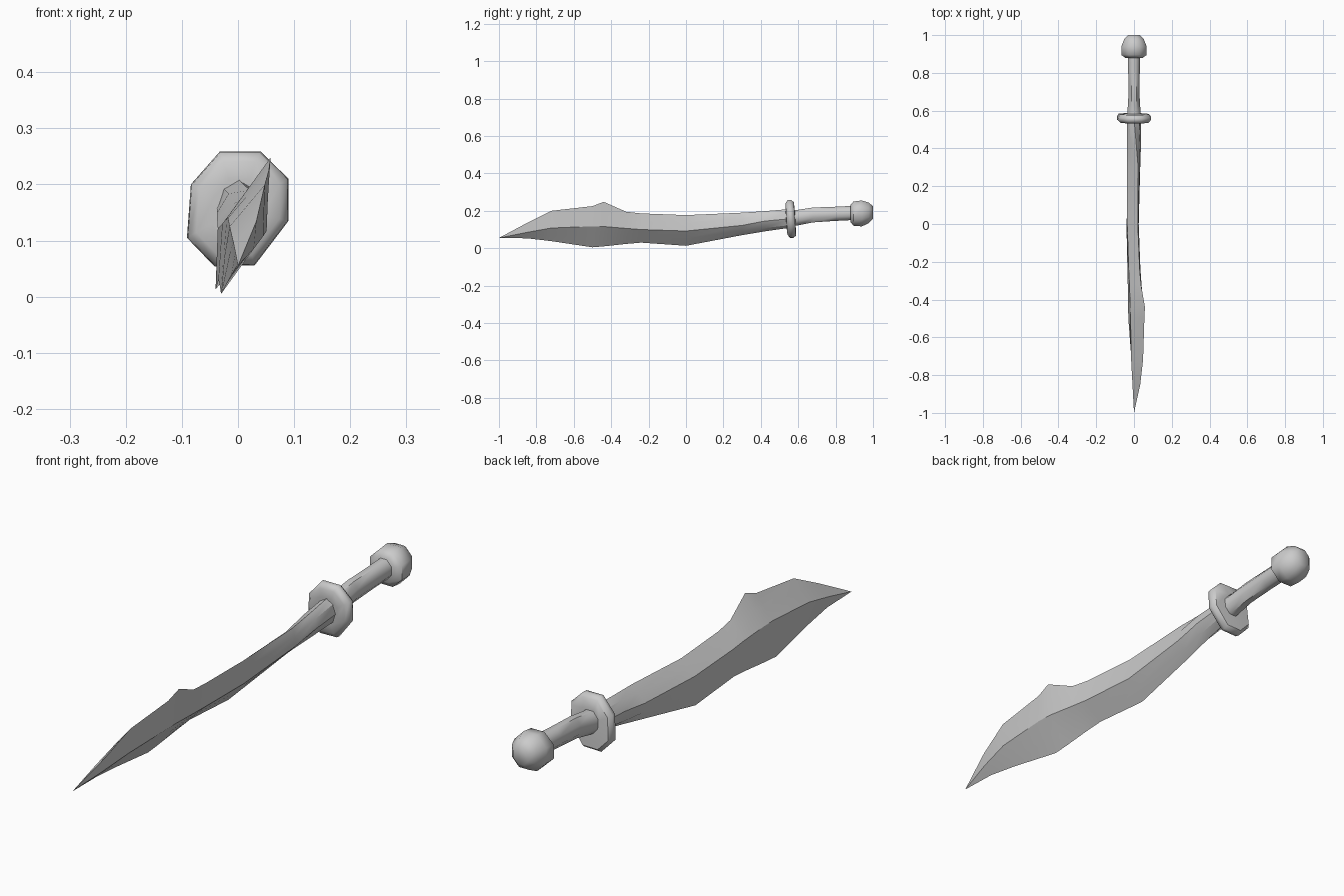
import bpy, bmesh, math
from mathutils import Vector

if "Cube" in bpy.data.objects:
    bpy.data.objects.remove(bpy.data.objects["Cube"])


def loft(name, rings, angle):
    """Skin a list of equal-sized vertex rings and cap both ends."""
    bm = bmesh.new()
    loops = [[bm.verts.new(p) for p in ring] for ring in rings]
    n = len(loops[0])
    for a, b in zip(loops, loops[1:]):
        for i in range(n):
            j = (i + 1) % n
            bm.faces.new((a[i], a[j], b[j], b[i]))
    bm.faces.new(loops[0])
    bm.faces.new(loops[-1][::-1])
    bmesh.ops.remove_doubles(bm, verts=bm.verts, dist=0.0002)
    bmesh.ops.recalc_face_normals(bm, faces=bm.faces)
    me = bpy.data.meshes.new(name)
    bm.to_mesh(me)
    bm.free()
    ob = bpy.data.objects.new(name, me)
    bpy.context.collection.objects.link(ob)
    bpy.context.view_layer.objects.active = ob
    for o in bpy.context.selected_objects:
        o.select_set(False)
    ob.select_set(True)
    bpy.ops.object.shade_smooth_by_angle(angle=math.radians(angle))
    return ob


def oval(y, zc, rx, rz, sides=8):
    """Ring around the y axis, centred at height zc."""
    return [(rx * math.cos(t), y, zc + rz * math.sin(t))
            for t in (2 * math.pi * (i + 0.5) / sides for i in range(sides))]


def blade_section(y, pts, roundness):
    """Diamond of four corners; midpoints swell out as it becomes round."""
    corners = [Vector((x, y, z)) for x, z in zip(pts[::2], pts[1::2])]
    c = sum(corners, Vector()) / 4
    ring = []
    for i in range(4):
        mid = (corners[i] + corners[(i + 1) % 4]) / 2
        ring += [corners[i], c + (mid - c) * (1 + 0.4 * roundness)]
    return ring


# Blade: y, then x/z of lower edge, right ridge, upper edge, left ridge
stations = [
    (-0.85, -.003, .053, .028, .085, .033, .135, -.008, .095),
    (-0.72, -.012, .038, .045, .108, .048, .200, -.015, .125),
    (-0.50, -.030, .005, .051, .117, .055, .225, -.018, .140),
    (-0.44, -.031, .010, .049, .116, .058, .248, -.020, .140),
    (-0.32, -.033, .023, .040, .106, .037, .195, -.024, .135),
    (-0.24, -.035, .030, .034, .100, .030, .186, -.028, .130),
    (0.00, -.040, .013, .025, .092, .020, .177, -.036, .122),
    (0.30, -.024, .070, .033, .122, .022, .190, -.037, .135),
    (0.42, -.012, .090, .037, .145, .012, .198, -.037, .150),
    (0.56, .000, .110, .038, .158, .000, .210, -.038, .158),
]
sections = [[(0, -1, .055)] * 8]
for s in stations:
    sections.append(blade_section(s[0], s[1:], max(0, min(1, (s[0] - .25) / .2))))
loft("blade", sections, 30)

# Guard: uneven octagonal disc with a bevelled rim, leaning slightly
outline = [(.09, .053), (.04, .102), (-.032, .102), (-.084, .043),
           (-.091, -.052), (-.042, -.103), (.03, -.101), (.09, -.022)]
rim = [(.535, .5), (.537, .82), (.549, .98), (.566, 1.0), (.582, .88), (.584, .5)]
loft("guard", [[(x * k, y - .06 * z * k, .157 + z * k) for x, z in outline]
               for y, k in rim], 50)

# Grip
loft("grip", [oval(*r) for r in [(.56, .160, .042, .047), (.60, .164, .037, .045),
                                 (.68, .178, .032, .043), (.80, .184, .033, .041),
                                 (.90, .189, .036, .041)]], 50)

# Pommel
loft("pommel", [oval(*r) for r in [(.880, .186, .050, .050), (.895, .185, .073, .070),
                                   (.940, .186, .073, .075), (.978, .189, .056, .059),
                                   (1.00, .191, .034, .036)]], 50)
